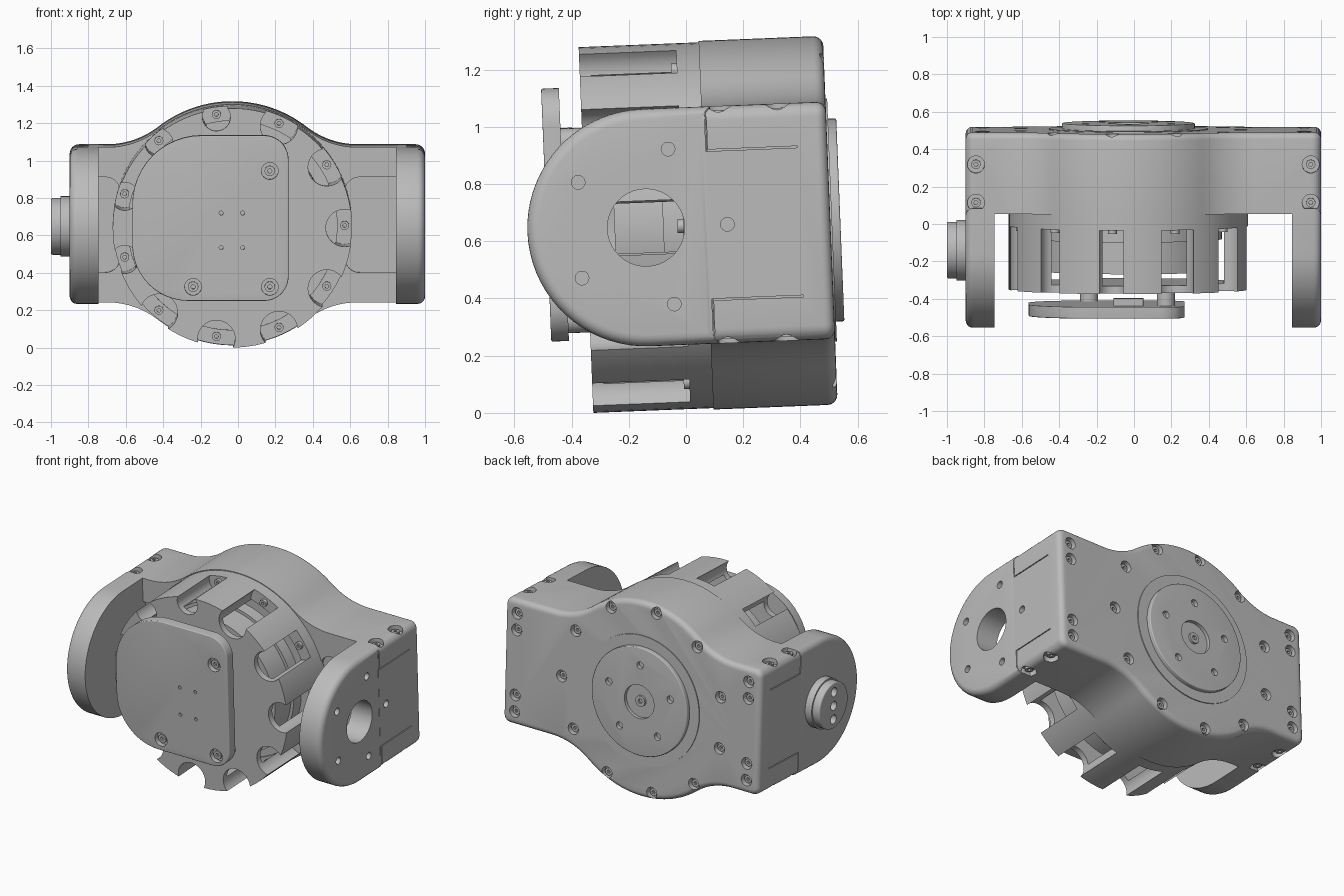
import bpy, bmesh, math
from mathutils import Matrix

cube = bpy.data.objects.get("Cube")
if cube:
    bpy.data.objects.remove(cube)

grey = bpy.data.materials.new("machined_grey")
grey.use_nodes = True
grey.diffuse_color = (0.5, 0.5, 0.5, 1)
grey.node_tree.nodes["Principled BSDF"].inputs["Base Color"].default_value = (0.5, 0.5, 0.5, 1)

CX = -0.03           # axis of the drum
HALF = 0.415         # half height of the side blocks
BACK = 0.505         # back face of the housing
parts = []


def arc(cx, cy, r, a0, a1, n=12):
    return [(cx + r * math.cos(math.radians(a0 + (a1 - a0) * i / n)),
             cy + r * math.sin(math.radians(a0 + (a1 - a0) * i / n))) for i in range(n + 1)]


def circle(cx, cy, r, n=32):
    return arc(cx, cy, r, 0, 360, n)[:-1]


def rounded(x0, x1, y0, y1, bl, br, tr, tl):
    return (arc(x0 + bl, y0 + bl, bl, 180, 270) + arc(x1 - br, y0 + br, br, 270, 360)
            + arc(x1 - tr, y1 - tr, tr, 0, 90) + arc(x0 + tl, y1 - tl, tl, 90, 180))


def solid(name, axis, prisms, bevel=0):
    """Extrude outlines along an axis; the end cap can get a rounded edge."""
    place = {"x": lambda p, t: (t, p[0], p[1]),
             "y": lambda p, t: (p[0], t, p[1]),
             "z": lambda p, t: (p[0], p[1], t)}[axis]
    bm = bmesh.new()
    rims = []
    for pts, a, b in prisms:
        low = [bm.verts.new(place(p, a)) for p in pts]
        high = [bm.verts.new(place(p, b)) for p in pts]
        bm.faces.new(low)
        rims += bm.faces.new(high).edges[:]
        for i in range(len(pts)):
            j = (i + 1) % len(pts)
            bm.faces.new((low[i], low[j], high[j], high[i]))
    bmesh.ops.recalc_face_normals(bm, faces=bm.faces[:])
    if bevel:
        bmesh.ops.bevel(bm, geom=rims, offset=bevel, segments=5, profile=0.5, affect="EDGES")
    mesh = bpy.data.meshes.new(name)
    bm.to_mesh(mesh)
    bm.free()
    mesh.materials.append(grey)
    ob = bpy.data.objects.new(name, mesh)
    bpy.context.collection.objects.link(ob)
    parts.append(ob)
    return ob


def cut(ob, axis, prisms):
    """Subtract a set of prisms and bake the result."""
    tool = solid("cutter", axis, prisms)
    parts.remove(tool)
    mod = ob.modifiers.new("cut", "BOOLEAN")
    mod.operation, mod.solver, mod.object = "DIFFERENCE", "EXACT", tool
    bpy.context.view_layer.update()
    graph = bpy.context.evaluated_depsgraph_get()
    mesh = bpy.data.meshes.new_from_object(ob.evaluated_get(graph))
    ob.modifiers.clear()
    ob.data = mesh
    bpy.data.objects.remove(tool)


def ring_points(n, r, cx, cy, start=0):
    return [(cx + r * math.cos(start + math.tau * k / n),
             cy + r * math.sin(start + math.tau * k / n)) for k in range(n)]


bolts = ring_points(11, 0.6, CX, 0)

# Housing: round middle blended into two square ends
FX, FR = 0.67, 0.445
tangent = math.degrees(math.atan2(HALF + FR, FX))
upper = (arc(0.95, HALF - 0.05, 0.05, 0, 90, 6)
         + arc(CX + FX, HALF + FR, FR, -90, tangent - 180)
         + arc(CX, 0, 0.645, tangent, 180 - tangent, 32)[1:-1]
         + arc(CX - FX, HALF + FR, FR, -tangent, -90)
         + arc(-0.85, HALF - 0.05, 0.05, 90, 180, 6))
outline = upper + [(x, -z) for x, z in reversed(upper)]
housing = solid("housing", "y", [(outline, 0.07, BACK)], bevel=0.035)

# Screw recesses in the back, top and bottom of the housing
corners = [(0.05 + sx * 0.86, sz * h) for sx in (-1, 1) for sz in (-1, 1) for h in (0.215, 0.325)]
cut(housing, "y", [(circle(x, z, 0.038, 20), BACK - 0.04, 0.6) for x, z in bolts + corners])
edge_screws = [(0.05 + sx * 0.895, y) for sx in (-1, 1) for y in (0.13, 0.335)]
cut(housing, "z", [(circle(x, y, 0.046, 20), s * (HALF - 0.035), s * 0.5)
                   for x, y in edge_screws for s in (-1, 1)])

# Shallow front pockets beside the drum
cut(housing, "y", [(rounded(a, b, -0.255, 0.255, 0.08, 0.08, 0.08, 0.08), 0, 0.095)
                   for a, b in ((0.57, 0.93), (-0.83, -0.63))])

# L-shaped seams on both ends
seams = []
for s in (-1, 1):
    ell = [(0.08, s * 0.45), (0.08, s * 0.258), (0.4, s * 0.258),
           (0.4, s * 0.264), (0.086, s * 0.264), (0.086, s * 0.45)]
    seams += [(ell, 0.992, 1.1), (ell, -1.1, -0.892)]
cut(housing, "x", seams)

# Side arms with round ends
AY = -0.14
arm = arc(AY, 0, HALF, 90, 270, 36) + [(0.1, -HALF), (0.1, HALF)]
left_arm = solid("left_arm", "x", [(arm, 0.845, 1.0)], bevel=0.04)
right_arm = solid("right_arm", "x", [(arm, -0.747, -0.9)], bevel=0.04)
cut(left_arm, "x", [(circle(AY, 0, 0.135, 40), 0.8, 1.1)]
    + [(circle(y, z, 0.024, 16), 0.94, 1.1) for y, z in ring_points(5, 0.285, AY, 0)[1:]])
cut(housing, "x", [(circle(AY + 0.285, 0, 0.024, 16), 0.94, 1.1)])

# Pivot boss on the right arm
solid("pivot_base", "x", [(circle(AY, 0, 0.162, 40), -0.89, -0.948)])
pivot = solid("pivot_cap", "x", [(circle(AY, 0, 0.152, 40), -0.94, -1.0)], bevel=0.01)
cut(pivot, "x", [(circle(AY, z, 0.03, 16), -1.1, -0.96) for z in (-0.09, 0, 0.09)])

# Drum: hollow cap with a scalloped slot at every bolt
drum = solid("drum", "y", [(circle(CX, 0, 0.64, 96), -0.35, 0.08)])
cut(drum, "y", [(circle(CX, 0, 0.56, 64), -0.31, 0.0)])
cut(drum, "y", [(circle(x, z, 0.075 if 3 <= k <= 6 else 0.1), -0.4, -0.01)
                for k, (x, z) in enumerate(bolts)])
solid("inner_rotor", "y", [(circle(CX, 0, 0.48, 64), -0.25, 0.02)])
solid("rotor_band", "y", [(circle(CX, 0, 0.5, 64), -0.08, 0.02)])


def screws(name, axis, spots, a, b, r=0.025):
    heads = solid(name, axis, [(circle(p, q, r, 16), a, b) for p, q in spots])
    depth = b - 0.6 * (b - a)
    cut(heads, axis, [(circle(p, q, r * 0.45, 6), depth, b + (b - a)) for p, q in spots])


screws("drum_screws", "y", bolts, 0.0, -0.03, 0.024)
screws("back_screws", "y", bolts + corners, BACK - 0.045, BACK - 0.018)
screws("top_screws", "z", edge_screws, HALF - 0.04, HALF - 0.015)
screws("bottom_screws", "z", edge_screws, -HALF + 0.04, -HALF + 0.015)

# Output flange on the back
solid("flange_seat", "y", [(circle(CX, 0, 0.425, 72), 0.49, BACK + 0.006)])
flange = solid("output_flange", "y", [(circle(CX, 0, 0.355, 72), 0.49, BACK + 0.035)], bevel=0.006)
cut(flange, "y", [(circle(CX, 0, 0.11, 40), BACK + 0.012, 0.6)]
    + [(circle(x, z, 0.024, 16), BACK + 0.008, 0.6)
       for x, z in ring_points(5, 0.24, CX, 0, math.pi / 2)])
screws("flange_screw", "y", [(CX, 0)], 0.5, BACK + 0.026, 0.036)

# Front cover plate on standoffs
cover = solid("cover_plate", "y",
              [(rounded(-0.565, 0.27, -0.385, 0.5, 0.3, 0.13, 0.13, 0.37), -0.425, -0.487)], bevel=0.006)
posts = [(0.17, 0.31), (0.17, -0.31), (-0.24, -0.31)]
pins = [(x, z) for x in (-0.09, 0.025) for z in (-0.1, 0.085)]
cut(cover, "y", [(circle(x, z, 0.045, 24), -0.5, -0.455) for x, z in posts]
    + [(circle(x, z, 0.011, 12), -0.5, -0.465) for x, z in pins])
screws("cover_screws", "y", posts, -0.45, -0.475, 0.028)
solid("standoffs", "y", [(circle(x, z, 0.048, 24), -0.34, -0.43) for x, z in posts])
solid("connector", "y", [(rounded(-0.11, 0.05, 0.28, 0.36, 0.01, 0.01, 0.01, 0.01), -0.385, -0.43)])

# Tilt the assembly slightly and set it on the ground
tilt = Matrix.Translation((0, 0, 0.66)) @ Matrix.Rotation(math.radians(2.3), 4, "X")
for ob in parts:
    ob.data.transform(tilt)
lowest = min(v.co.z for ob in parts for v in ob.data.vertices)
bpy.ops.object.select_all(action="DESELECT")
for ob in parts:
    ob.data.transform(Matrix.Translation((0, 0, -lowest)))
    ob.select_set(True)
bpy.context.view_layer.objects.active = parts[0]
bpy.ops.object.shade_smooth_by_angle(angle=math.radians(30))
